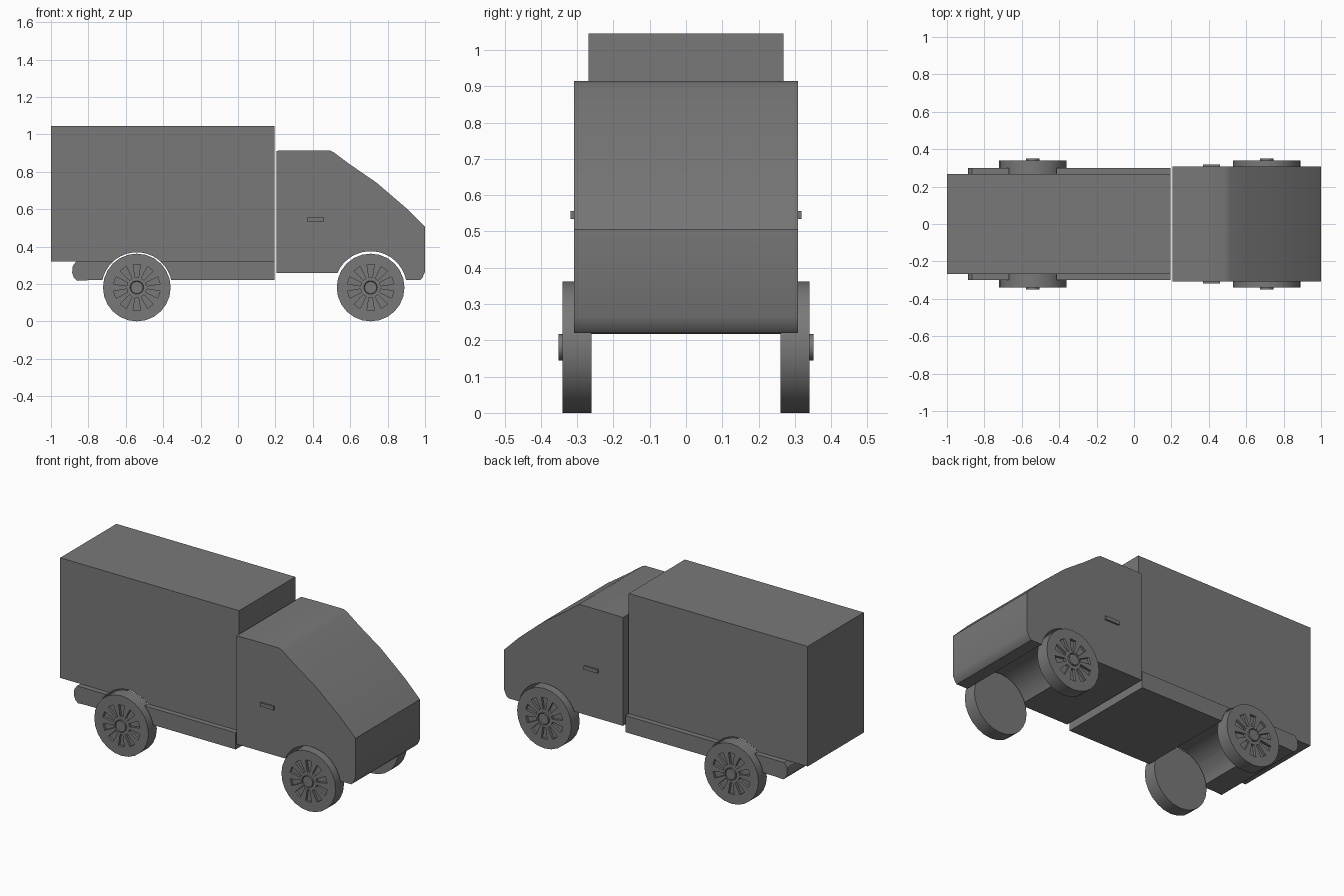
import bpy, bmesh, math
from mathutils import Matrix

cube = bpy.data.objects.get("Cube")
if cube:
    bpy.data.objects.remove(cube, do_unlink=True)

grey = bpy.data.materials.new("plain_grey")
grey.use_nodes = True
GREY = (0.19, 0.19, 0.19, 1)
grey.diffuse_color = GREY
grey.node_tree.nodes["Principled BSDF"].inputs["Base Color"].default_value = GREY

AXLE_Z, WHEEL_R = 0.181, 0.181
REAR_X, FRONT_X = -0.541, 0.709
REAR_ARCH, FRONT_ARCH = 0.188, 0.194


def finish(name, bm):
    bmesh.ops.recalc_face_normals(bm, faces=bm.faces[:])
    mesh = bpy.data.meshes.new(name)
    bm.to_mesh(mesh)
    bm.free()
    mesh.materials.append(grey)
    obj = bpy.data.objects.new(name, mesh)
    bpy.context.collection.objects.link(obj)
    return obj


def smooth(obj):
    bpy.ops.object.select_all(action='DESELECT')
    obj.select_set(True)
    bpy.context.view_layer.objects.active = obj
    bpy.ops.object.shade_smooth_by_angle(angle=math.radians(25))


def add_prism(bm, profile, y0, y1):
    """Extrude an x-z profile from y0 to y1."""
    face = bm.faces.new([bm.verts.new((x, y0, z)) for x, z in profile])
    out = bmesh.ops.extrude_face_region(bm, geom=[face])
    moved = [g for g in out["geom"] if isinstance(g, bmesh.types.BMVert)]
    bmesh.ops.translate(bm, verts=moved, vec=(0, y1 - y0, 0))


def prism(name, profile, half):
    bm = bmesh.new()
    add_prism(bm, profile, -half, half)
    obj = finish(name, bm)
    smooth(obj)
    return obj


def arc(cx, r, side_a, z_a, side_b, z_b, steps=16):
    """Wheel arch points between two heights; side -1 is rearward, 1 forward."""
    def angle(side, z):
        a = math.asin((z - AXLE_Z) / r)
        return a if side > 0 else math.pi - a
    a, b = angle(side_a, z_a), angle(side_b, z_b)
    return [(cx + r * math.cos(a + (b - a) * i / steps),
             AXLE_Z + r * math.sin(a + (b - a) * i / steps)) for i in range(steps + 1)]


# Cargo box, with the rear arch biting into its floor
BASE, DECK = 0.22, 0.32
prism("cargo_box", [(-1, 1.045), (-1, DECK)]
      + arc(REAR_X, REAR_ARCH, -1, DECK, 1, DECK)
      + [(0.195, DECK), (0.195, 1.045)], 0.268)

# Chassis, split by the rear arch
prism("chassis_tail", [(-0.865, DECK), (-0.883, 0.297), (-0.887, 0.26),
                       (-0.878, 0.235), (-0.86, 0.217), (-0.8, BASE)]
      + arc(REAR_X, REAR_ARCH, -1, BASE, -1, DECK, 6), 0.3)
prism("chassis_rail", arc(REAR_X, REAR_ARCH, 1, DECK, 1, BASE, 6)
      + [(0.195, BASE), (0.195, DECK)], 0.3)

# Cab with sloping nose
prism("cab", [(0.206, 0.912), (0.206, 0.258)]
      + arc(FRONT_X, FRONT_ARCH, -1, 0.258, 1, BASE)
      + [(0.972, BASE), (0.985, 0.232), (1, 0.265), (1, 0.505),
         (0.9, 0.605), (0.74, 0.742), (0.6, 0.838), (0.512, 0.904),
         (0.49, 0.914), (0.32, 0.914)], 0.308)

# Door handles
for side, label in ((-1, "right"), (1, "left")):
    bm = bmesh.new()
    add_prism(bm, [(0.368, 0.534), (0.461, 0.534), (0.461, 0.556), (0.368, 0.556)],
              side * 0.3, side * 0.318)
    finish(label + "_door_handle", bm)


def ring(r, n):
    return [(r * math.cos(math.tau * i / n), r * math.sin(math.tau * i / n)) for i in range(n)]


def make_wheel(name, x, side):
    """Disc with ten recessed tapered slots and a raised hub."""
    bm = bmesh.new()
    add_prism(bm, ring(WHEEL_R, 24), 0.26, 0.34)
    wheel = finish(name, bm)

    bm = bmesh.new()
    for i in range(10):
        a = math.tau * (i + 0.5) / 10
        c, s = math.cos(a), math.sin(a)
        slot = [(0.054, -0.009), (0.124, -0.02), (0.124, 0.02), (0.054, 0.009)]
        add_prism(bm, [(u * c - v * s, u * s + v * c) for u, v in slot], 0.325, 0.36)
    cutter = finish(name + "_slot_cutter", bm)
    mod = wheel.modifiers.new("slots", 'BOOLEAN')
    mod.operation, mod.solver, mod.object = 'DIFFERENCE', 'EXACT', cutter
    bpy.context.view_layer.objects.active = wheel
    bpy.ops.object.modifier_apply(modifier="slots")
    bpy.data.objects.remove(cutter, do_unlink=True)

    bm = bmesh.new()
    add_prism(bm, ring(0.036, 20), 0.335, 0.351)
    cap = [v for v in bm.verts if v.co.y > 0.35]
    face = [f for f in bm.faces if all(v in cap for v in f.verts)]
    bmesh.ops.inset_region(bm, faces=face, thickness=0.004, depth=0.004)
    hub = finish(name + "_hub", bm)

    for obj in (wheel, hub):
        obj.data.transform(Matrix.Translation((x, 0, AXLE_Z))
                           @ Matrix.Diagonal((1, side, 1, 1)))
        if side < 0:
            obj.data.flip_normals()
        smooth(obj)


# Wheels
for x, end in ((FRONT_X, "front"), (REAR_X, "rear")):
    for side, label in ((-1, "right"), (1, "left")):
        make_wheel(f"{end}_{label}_wheel", x, side)
